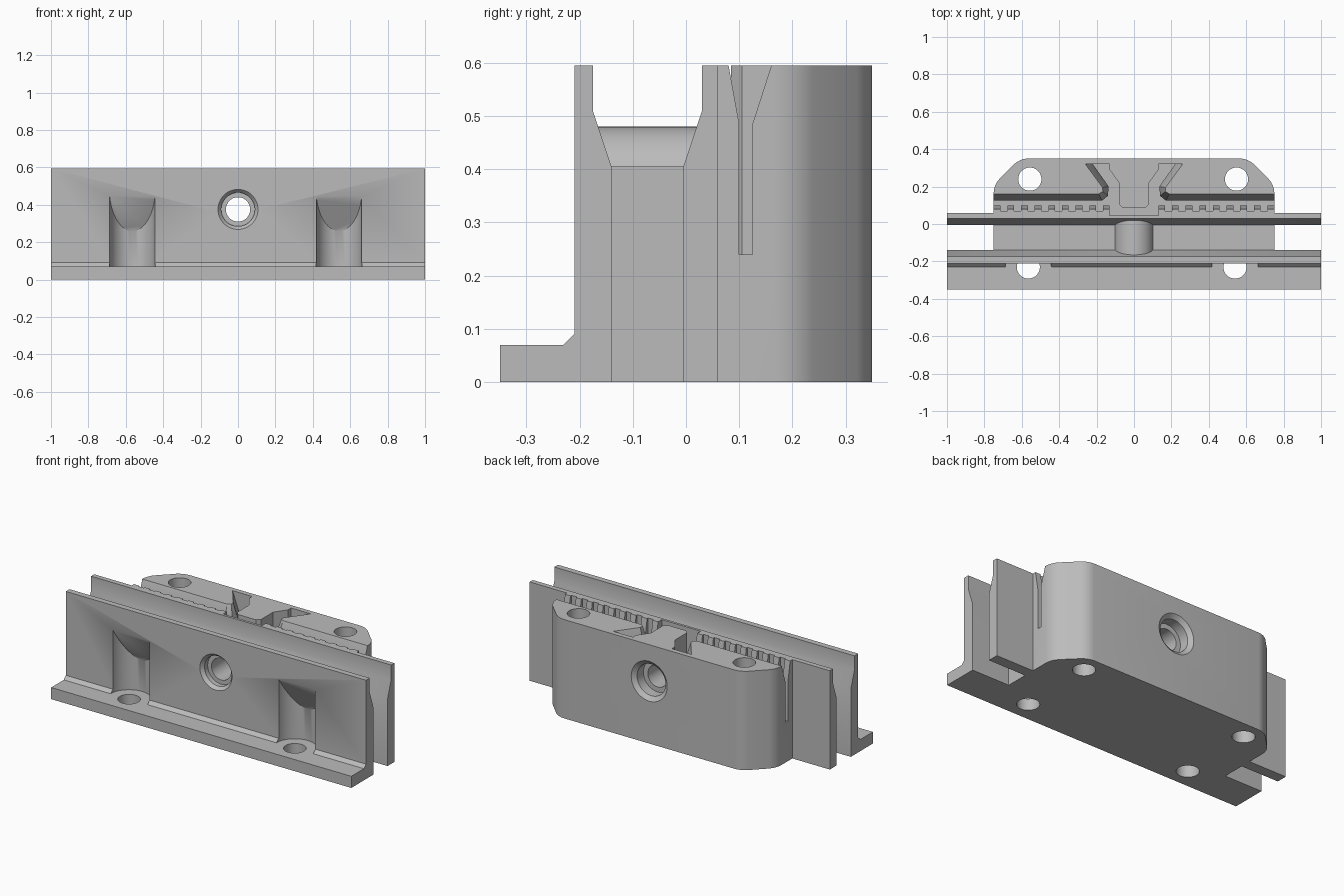
import bpy, bmesh, math
from mathutils import Matrix, Vector

if "Cube" in bpy.data.objects:
    bpy.data.objects.remove(bpy.data.objects["Cube"])

gray = bpy.data.materials.new("machined gray")
gray.use_nodes = True
gray.diffuse_color = (0.5, 0.5, 0.5, 1)
gray.node_tree.nodes["Principled BSDF"].inputs["Base Color"].default_value = (0.5, 0.5, 0.5, 1)


def loft(name, rings, rounded=None):
    """Closed solid through matching rings of points."""
    bm = bmesh.new()
    loops = [[bm.verts.new(p) for p in ring] for ring in rings]
    for a, b in zip(loops, loops[1:]):
        for i in range(len(a)):
            j = (i + 1) % len(a)
            bm.faces.new((a[i], a[j], b[j], b[i]))
    bm.faces.new(loops[0][::-1])
    bm.faces.new(loops[-1])
    bmesh.ops.recalc_face_normals(bm, faces=bm.faces)
    if rounded:
        edges = [e for e in bm.edges if rounded(e)]
        bmesh.ops.bevel(bm, geom=edges, offset=0.04, segments=4, profile=0.5, affect='EDGES')
    mesh = bpy.data.meshes.new(name)
    bm.to_mesh(mesh)
    bm.free()
    mesh.materials.append(gray)
    obj = bpy.data.objects.new(name, mesh)
    bpy.context.collection.objects.link(obj)
    return obj


def along_x(name, profile, x0, x1):
    return loft(name, [[(x, y, z) for y, z in profile] for x in (x0, x1)])


def box(name, x0, x1, y0, y1, z0, z1):
    return along_x(name, [(y0, z0), (y1, z0), (y1, z1), (y0, z1)], x0, x1)


def turned(name, stations, sides, origin, axis):
    """Round solid from (radius, distance) stations along y or z."""
    rings = []
    for r, d in stations:
        ring = []
        for i in range(sides):
            a = 2 * math.pi * i / sides
            u, v = r * math.cos(a), r * math.sin(a)
            p = (u, d, v) if axis == 'y' else (u, v, d)
            ring.append(Vector(origin) + Vector(p))
        rings.append(ring)
    return loft(name, rings)


def boolean(target, other, operation):
    mod = target.modifiers.new("shape", 'BOOLEAN')
    mod.operation, mod.solver, mod.object = operation, 'EXACT', other
    bpy.context.view_layer.objects.active = target
    bpy.ops.object.modifier_apply(modifier=mod.name)
    bpy.data.objects.remove(other)


H = 0.595
SCREW_Z = 0.375

# Front jaw with foot flange, and rear jaw rail
body = along_x("clamp_body", [(-0.35, 0), (-0.14, 0), (-0.14, 0.405), (-0.175, 0.51), (-0.175, H),
                              (-0.21, H), (-0.21, 0.09), (-0.23, 0.07), (-0.35, 0.07)], -1, 1)
rail = along_x("rail", [(-0.005, 0), (0.06, 0), (0.06, H), (0.03, H), (0.03, 0.51), (-0.005, 0.405)], -1, 1)

# Bridge between jaws, and rear block with rounded corners
bridge = box("bridge", -0.75, 0.75, -0.14, -0.005, 0, 0.405)
plan = [(-0.75, 0.06), (0.75, 0.06), (0.75, 0.21), (0.61, 0.35), (-0.61, 0.35), (-0.75, 0.21)]
block = loft("rear_block", [[(x, y, z) for x, y in plan] for z in (0, H)],
             lambda e: all(v.co.y > 0.1 for v in e.verts) and
             abs(e.verts[0].co.z - e.verts[1].co.z) > 0.1)
boss = turned("screw_boss", [(0.105, -0.18), (0.105, 0.035)], 48, (0, 0, SCREW_Z), 'y')
for part in (bridge, rail, block, boss):
    boolean(body, part, 'UNION')

# Flexure slot around the central tongue, flared at the top on its outer wall
inner = [(0.13, 0.32), (0.13, 0.29), (0.08, 0.22), (0.08, 0.105), (0.06, 0.085)]
low = [(0.8, 0.06), (0.8, 0.125), (0.17, 0.125), (0.14, 0.15), (0.135, 0.2), (0.22, 0.32)] + inner
top = [(0.8, 0.06), (0.8, 0.162), (0.19, 0.162), (0.168, 0.175), (0.17, 0.195), (0.262, 0.32)] + inner


def slot_ring(half, z):
    return [(x, y, z) for x, y in half] + [(-x, y, z) for x, y in reversed(half)]


slot = loft("slot_cutter", [slot_ring(low, 0.24), slot_ring(low, 0.485), slot_ring(top, 0.6)])
boolean(body, slot, 'DIFFERENCE')
boolean(body, box("relief_cutter", -0.13, 0.13, 0.045, 0.07, 0.24, 0.7), 'DIFFERENCE')

# Screw bore with a counterbore at each end
bore = turned("bore_cutter", [(0.107, -0.3), (0.107, -0.21), (0.09, -0.19), (0.09, -0.16), (0.065, -0.16),
                              (0.065, 0.27), (0.095, 0.27), (0.095, 0.33), (0.12, 0.35), (0.12, 0.4)],
              48, (0, 0, SCREW_Z), 'y')
boolean(body, bore, 'DIFFERENCE')

# Mounting holes, and wrench pockets with a sloping ceiling above the front pair
for x in (-0.565, 0.54):
    pocket = turned("pocket_cutter", [(0.123, 0.07), (0.123, 0.6)], 48, (x, -0.23, 0), 'z')
    ceiling = along_x("ceiling", [(-0.4, 0.82), (-0.4, 0.7), (-0.3, 0.61), (-0.05, 0.155), (-0.05, 0.82)],
                      x - 0.2, x + 0.2)
    boolean(pocket, ceiling, 'DIFFERENCE')
    boolean(body, pocket, 'DIFFERENCE')
    front_hole = turned("hole_cutter", [(0.062, -0.1), (0.062, 0.2)], 32, (x, -0.23, 0), 'z')
    boolean(body, front_hole, 'DIFFERENCE')
    rear_hole = turned("hole_cutter", [(0.062, -0.1), (0.062, 0.7)], 32, (x + 0.008, 0.24, 0), 'z')
    boolean(body, rear_hole, 'DIFFERENCE')

# Toothed racks on the back of the rail
for name, side in (("rack_left", 1), ("rack_right", -1)):
    rack = box(name, *sorted((0.13 * side, 0.75 * side)), 0.058, 0.07, 0.24, H)
    for i in range(9):
        start = 0.75 - 0.036 - 0.073 * i
        tooth = along_x("tooth", [(0.06, 0.235), (0.1, 0.235), (0.1, 0.485), (0.08, H), (0.06, H)],
                        *sorted((start * side, (start + 0.036) * side)))
        boolean(rack, tooth, 'UNION')
    boolean(body, rack, 'UNION')

# Smooth rounds, sharp corners
bpy.ops.object.select_all(action='DESELECT')
body.select_set(True)
bpy.context.view_layer.objects.active = body
bpy.ops.object.shade_smooth_by_angle(angle=math.radians(30))
